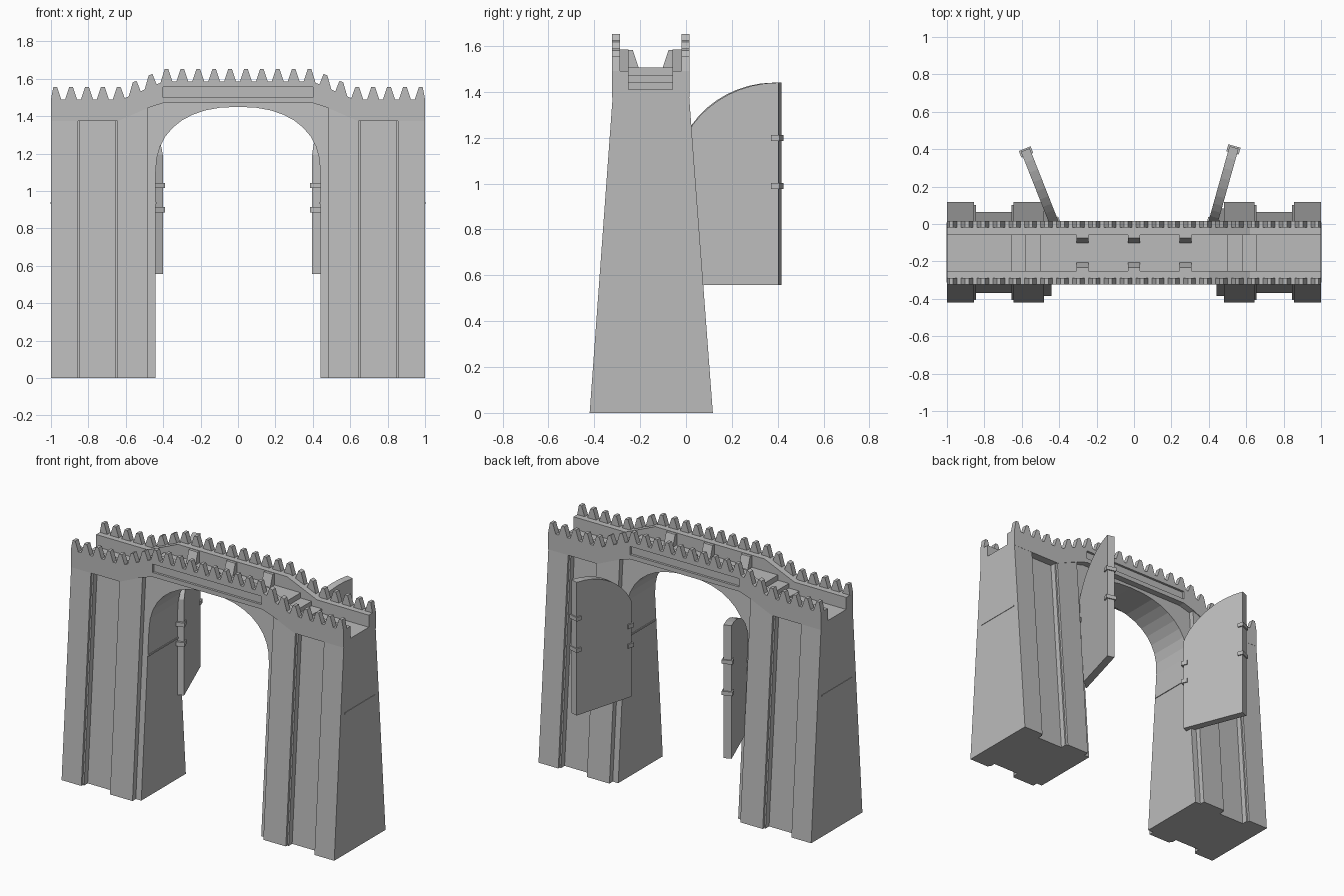
import bpy, bmesh, math
from mathutils import Matrix, Vector

if "Cube" in bpy.data.objects:
    bpy.data.objects.remove(bpy.data.objects["Cube"])

stone = bpy.data.materials.new("grey_stone")
stone.diffuse_color = (0.5, 0.5, 0.5, 1)
stone.use_nodes = True
stone.node_tree.nodes["Principled BSDF"].inputs["Base Color"].default_value = stone.diffuse_color


def finish(name, bm):
    bmesh.ops.recalc_face_normals(bm, faces=bm.faces)
    me = bpy.data.meshes.new(name)
    bm.to_mesh(me)
    bm.free()
    me.materials.append(stone)
    ob = bpy.data.objects.new(name, me)
    bpy.context.collection.objects.link(ob)
    return ob


def loft(name, a, b):
    """Closed solid between two matching loops."""
    bm = bmesh.new()
    va, vb = [bm.verts.new(p) for p in a], [bm.verts.new(p) for p in b]
    bm.faces.new(va)
    bm.faces.new(vb)
    for i in range(len(va)):
        j = (i + 1) % len(va)
        bm.faces.new((va[i], va[j], vb[j], vb[i]))
    return finish(name, bm)


def prism(name, poly, y0, y1):
    """Extrude an x-z outline in y; y0 and y1 are functions of z or numbers."""
    f0 = y0 if callable(y0) else lambda z: y0
    f1 = y1 if callable(y1) else lambda z: y1
    return loft(name, [(x, f0(z), z) for x, z in poly],
                [(x, f1(z), z) for x, z in poly])


def box(name, x0, x1, y0, y1, z0, z1):
    return prism(name, [(x0, z0), (x1, z0), (x1, z1), (x0, z1)], y0, y1)


def mirrored(right):
    """Complete a left-right symmetric outline from its right half."""
    return right + [(-x, z) for x, z in reversed(right) if x > 1e-6]


# battered wall faces
def front(z):
    return -0.42 + 0.1 * z / 1.375


def back(z):
    return 0.117 - 0.103 * z / 1.375


# piers with a stepped vertical recess on both faces
steps = [(1.0, 0), (0.855, 0), (0.855, 0.015), (0.845, 0.015), (0.845, 0.052),
         (0.655, 0.052), (0.655, 0.015), (0.665, 0.015), (0.665, 0), (0.48, 0)]
steps[6:9] = [(0.655, 0.015), (0.645, 0.015), (0.645, 0)]


def pier_top(x):
    return 1.40 + 0.06 * min(1, max(0, (0.64 - x) / 0.16))


for s, side in ((-1, "left"), (1, "right")):
    def ring(zf):
        f = [(s * x, front(zf(x)) + d, zf(x)) for x, d in steps]
        b = [(s * x, back(zf(x)) - d, zf(x)) for x, d in reversed(steps)]
        return f + b
    loft(side + "_pier", ring(lambda x: 0.0), ring(pier_top))
    # thin string course on outer and inner pier sides
    for x in (1.0, 0.438):
        box(side + "_seam", s * (x - 0.003), s * (x + 0.003),
            front(0.935) + 0.04, back(0.935) - 0.04, 0.93, 0.94)

# arch lining and spandrel, set back from the pier faces
SPRING, RISE, HALF, N = 1.10, 0.35, 0.44, 18
arch = []
for i in range(N + 1):
    t = math.pi * i / N
    c, sn = math.cos(t), math.sin(t)
    arch.append((math.copysign(HALF * abs(c) ** 0.87, c), SPRING + RISE * max(sn, 0) ** 0.87))
outline = ([(0.44, 0)] + arch + [(-0.44, 0), (-0.48, 0), (-0.48, 1.45), (-0.40, 1.48),
           (0.40, 1.48), (0.48, 1.45), (0.48, 0)])
prism("arch", outline, lambda z: front(z) + 0.035, lambda z: back(z) - 0.035)


# parapets: crenellated outer skin and plain inner ledge
def rim(x):
    return 1.49 + 0.095 * min(1, max(0, (0.62 - abs(x)) / 0.22))


under = [(0.40, 1.47), (0.48, 1.445), (0.64, 1.375), (1.0, 1.375)]
teeth = []
for k in range(12):
    c = 0.085 * (k + 0.5)
    for dx, h in ((-0.032, 0), (-0.010, 0.066), (0.010, 0.066), (0.032, 0)):
        x = min(c + dx, 1.0)
        teeth.append((x, rim(x) + h))
crenels = mirrored(under + teeth[::-1])
ledge = mirrored(under + [(1.0, 1.49), (0.62, 1.49), (0.40, 1.585)])
for name, out, mid, inn, sgn in (("front", -0.323, -0.288, -0.25, 1),
                                 ("back", 0.015, -0.02, -0.058, -1)):
    wall = prism(name + "_battlement", crenels, out, mid)
    prism(name + "_ledge", ledge, mid, inn)
    # long sunken panel
    cut = box("panel_cutter", -0.40, 0.40, out - 0.02, out + sgn * 0.015, 1.50, 1.555) \
        if sgn == 1 else box("panel_cutter", -0.40, 0.40, out - 0.015, out + 0.02, 1.50, 1.555)
    cut.hide_render = True
    mod = wall.modifiers.new("panel", "BOOLEAN")
    mod.operation = "DIFFERENCE"
    mod.solver = "EXACT"
    mod.object = cut
    bpy.context.view_layer.objects.active = wall
    bpy.ops.object.modifier_apply(modifier=mod.name)
    bpy.data.objects.remove(cut)
    # sloped buttresses on the walkway side
    for x in (-0.275, 0.0, 0.275):
        prof = [(inn, 1.50), (inn + sgn * 0.045, 1.50), (inn + sgn * 0.018, 1.582), (inn, 1.582)]
        loft(name + "_buttress", [(x - 0.033, y, z) for y, z in prof],
             [(x + 0.033, y, z) for y, z in prof])

# stepped walkway
deck = under + [(1.0, 1.41), (0.655, 1.41), (0.655, 1.44), (0.58, 1.44),
                (0.58, 1.47), (0.50, 1.47), (0.50, 1.505)]
prism("walkway", mirrored(deck), -0.25, -0.058)

# open door leaves with a quarter-arch top, and their hinges and brackets
L = 0.425
leaf = [(0, 0.557), (L, 0.557)]
for i in range(11):
    u = L * (1 - i / 10) ** 1.5
    leaf.append((u, 1.13 + 0.31 * (1 - ((L - u) / 0.44) ** 2) ** 0.6))
for side, x, dx, dy in (("left", -0.425, -0.158, 0.40), ("right", 0.42, 0.115, 0.41)):
    m = Matrix.Translation(Vector((x, 0.0, 0))) @ Matrix.Rotation(math.atan2(dy, dx), 4, 'Z')
    parts = [prism(side + "_door", leaf, -0.025, 0.025)]
    for z in (1.198, 0.99):
        parts.append(box(side + "_door_bracket", L - 0.03, L + 0.008, -0.034, 0.034, z - 0.013, z + 0.013))
    for z in (1.03, 0.90):
        parts.append(box(side + "_door_hinge", -0.015, 0.03, -0.032, 0.032, z - 0.014, z + 0.014))
    for p in parts:
        p.data.transform(m)
